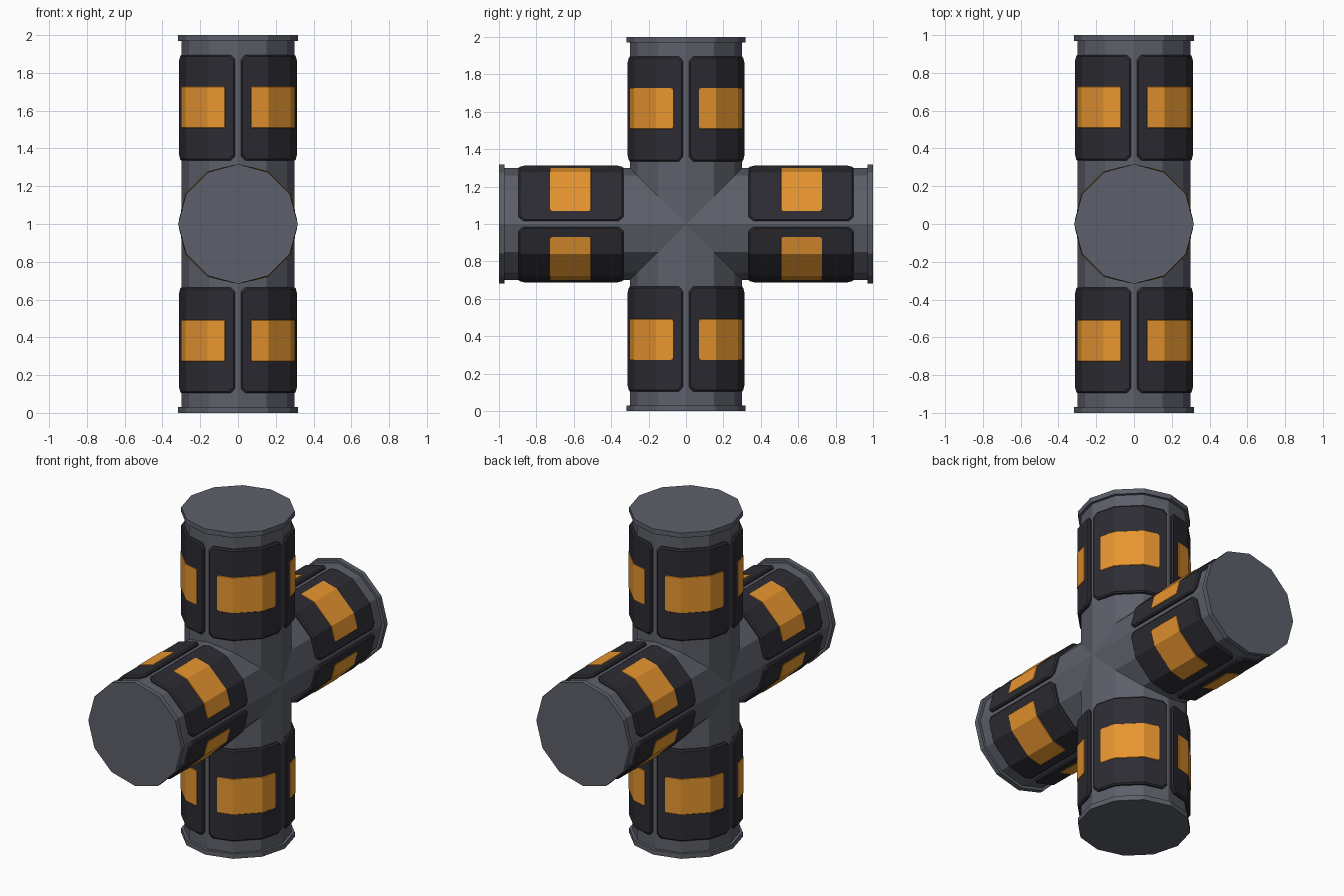
import bpy, bmesh, math
from mathutils import Matrix

if "Cube" in bpy.data.objects:
    bpy.data.objects.remove(bpy.data.objects["Cube"])

SIDES = 12


def material(name, rgb):
    m = bpy.data.materials.new(name)
    m.diffuse_color = (*rgb, 1)
    m.use_nodes = True
    m.node_tree.nodes["Principled BSDF"].inputs["Base Color"].default_value = m.diffuse_color
    return m


grey = material("slate_grey", (0.108, 0.117, 0.143))
dark = material("charcoal", (0.026, 0.025, 0.033))
orange = material("amber", (0.82, 0.31, 0.03))


def finish(bm, name, mat):
    bmesh.ops.remove_doubles(bm, verts=bm.verts, dist=1e-5)
    bmesh.ops.recalc_face_normals(bm, faces=bm.faces)
    me = bpy.data.meshes.new(name)
    bm.to_mesh(me)
    bm.free()
    me.materials.append(mat)
    ob = bpy.data.objects.new(name, me)
    bpy.context.collection.objects.link(ob)
    return ob


def arm_matrix(k):
    return Matrix.Translation((0, 0, 1)) @ Matrix.Rotation(k * math.pi / 2, 4, 'X')


def bridge(bm, a, b):
    n = len(a)
    for i in range(n):
        bm.faces.new((a[i], a[(i + 1) % n], b[(i + 1) % n], b[i]))


def on_prism(R, deg, w):
    # point on a twelve-sided prism at the given angle
    r = R * math.cos(math.radians(15)) / math.cos(math.radians(deg % 30 - 15))
    return (r * math.cos(math.radians(deg)), r * math.sin(math.radians(deg)), w)


# crossed tubes: four arms mitred at the centre, each with an end flange
bm = bmesh.new()
for k in range(4):
    M = arm_matrix(k)
    rings = []
    for R, w in ((0.30, None), (0.30, 0.97), (0.317, 0.97), (0.317, 1.0)):
        ring = []
        for i in range(SIDES):
            p = on_prism(R, i * 30, 0)
            ring.append(bm.verts.new(M @ Matrix.Translation(
                (0, 0, abs(p[1]) if w is None else w)) @ Matrix.Translation(p).to_translation()))
        rings.append(ring)
    for a, b in zip(rings, rings[1:]):
        bridge(bm, a, b)
    bm.faces.new(rings[-1])
finish(bm, "crossed_tubes", grey)


def plate(bm, M, start, a0, w0, w1, R0, R1, cut, bev):
    """Curved plate over one quarter of an arm, chamfered corners and rim."""
    layers = []
    for R, inset in ((R0, 0), (R1 - bev, 0), (R1, bev)):
        da = math.degrees(inset / R1)
        lo, hi = a0 + da, 90 - a0 - da
        c = math.degrees(cut / R1)
        cols = [(lo, cut), (lo + c, 0), (30, 0), (60, 0), (hi - c, 0), (hi, cut)]
        top = [bm.verts.new(M @ Matrix.Translation(
            on_prism(R, start + a, w1 - inset - d)).to_translation()) for a, d in cols]
        bot = [bm.verts.new(M @ Matrix.Translation(
            on_prism(R, start + a, w0 + inset + d)).to_translation()) for a, d in cols]
        layers.append((top, bot))
    loops = [t + b[::-1] for t, b in layers]
    for a, b in zip(loops, loops[1:]):
        bridge(bm, a, b)
    t, b = layers[-1]
    for i in range(len(t) - 1):
        bm.faces.new((t[i], t[i + 1], b[i + 1], b[i]))


# dark armour panels and amber lamps, four around each arm
panels, lamps = bmesh.new(), bmesh.new()
for k in range(4):
    for q in range(4):
        plate(panels, arm_matrix(k), q * 90, 3, 0.335, 0.895, 0.29, 0.319, 0.025, 0.008)
        plate(lamps, arm_matrix(k), q * 90, 12.8, 0.508, 0.728, 0.314, 0.322, 0.006, 0.002)
finish(panels, "armour_panels", dark)
finish(lamps, "amber_lamps", orange)
